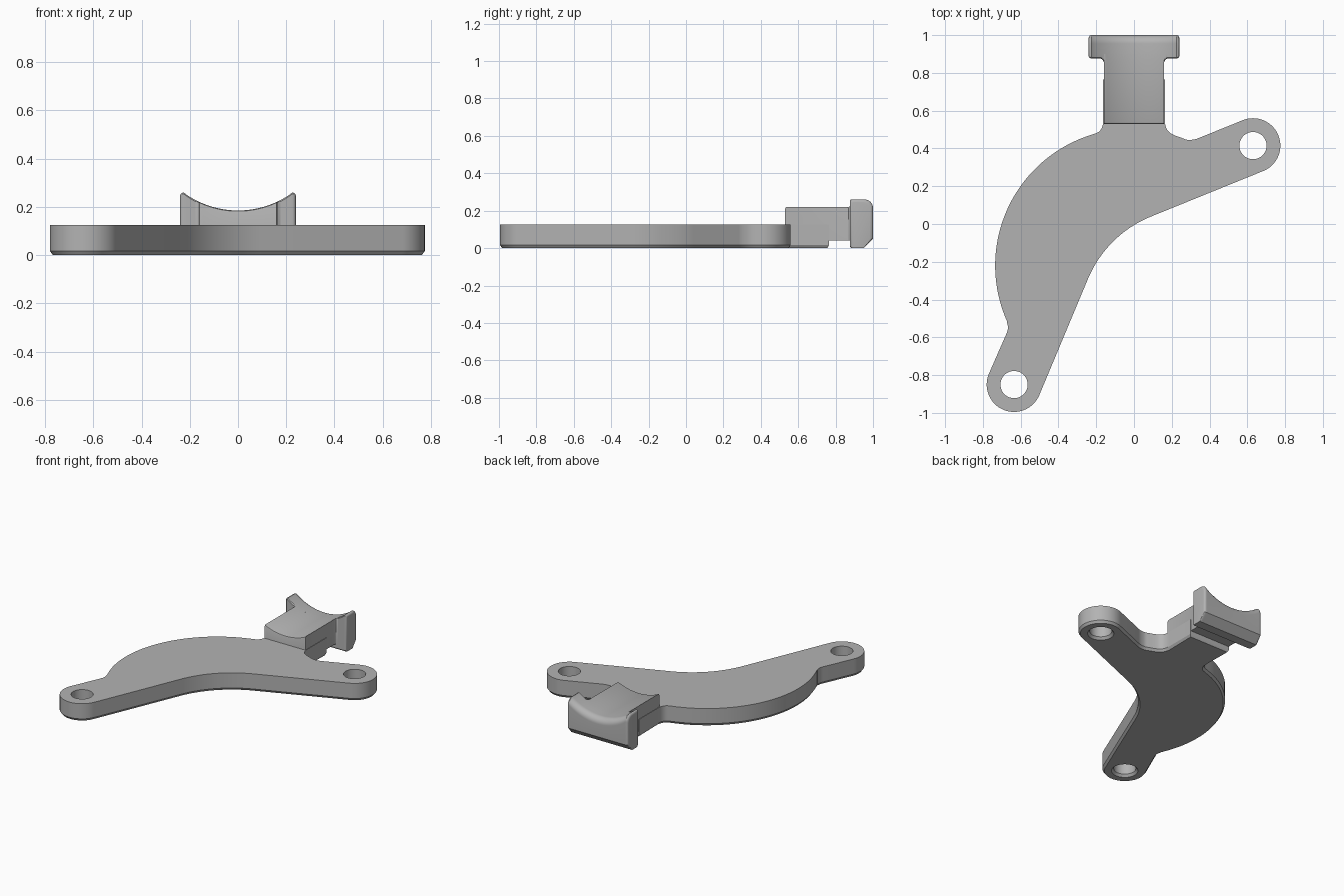
import bpy, bmesh
from math import sin, cos, radians, sqrt

cube = bpy.data.objects.get("Cube")
if cube:
    bpy.data.objects.remove(cube, do_unlink=True)

grey = bpy.data.materials.new("plain grey")
grey.use_nodes = True
colour = (0.45, 0.45, 0.45, 1)
grey.diffuse_color = colour
for node in grey.node_tree.nodes:
    if node.type == 'BSDF_PRINCIPLED':
        node.inputs["Base Color"].default_value = colour


def arc(cx, cy, r, a0, a1, n):
    """Points on a circular arc, angles in degrees."""
    angles = [radians(a0 + (a1 - a0) * i / n) for i in range(n + 1)]
    return [(cx + r * cos(a), cy + r * sin(a)) for a in angles]


def blend(p, c, q, n=8):
    """Rounded corner from p to q around the corner point c."""
    ts = [i / n for i in range(n + 1)]
    return [tuple((1 - t) ** 2 * a + 2 * t * (1 - t) * b + t * t * d
                  for a, b, d in zip(p, c, q)) for t in ts]


def make_object(name, bm):
    bmesh.ops.recalc_face_normals(bm, faces=bm.faces)
    mesh = bpy.data.meshes.new(name)
    bm.to_mesh(mesh)
    bm.free()
    mesh.materials.append(grey)
    obj = bpy.data.objects.new(name, mesh)
    bpy.context.collection.objects.link(obj)
    return obj


def loft(name, rings):
    """Skin closed rings of equal length and cap both ends."""
    bm = bmesh.new()
    rows = [[bm.verts.new(p) for p in ring] for ring in rings]
    n = len(rows[0])
    for a, b in zip(rows, rows[1:]):
        for i in range(n):
            j = (i + 1) % n
            bm.faces.new((a[i], a[j], b[j], b[i]))
    bm.faces.new(rows[0])
    bm.faces.new(rows[-1])
    return make_object(name, bm)


def activate(obj):
    bpy.ops.object.select_all(action='DESELECT')
    obj.select_set(True)
    bpy.context.view_layer.objects.active = obj


# Base plate outline: two round-ended arms, curved back, neck for the saddle
LOBES = [(0.63, 0.415), (-0.635, -0.85)]
NECK = 0.163
THICK = 0.125
outline = arc(*LOBES[0], 0.145, -68, 112, 32)
outline += blend((0.345, 0.456), (0.315, 0.443), (0.28, 0.446))
outline += arc(-0.01, -0.22, 0.725, 67.5, 71.5, 2)
outline += blend((0.215, 0.47), (NECK, 0.487), (NECK, 0.55))
outline += [(NECK, 0.765), (-NECK, 0.765)]
outline += blend((-NECK, 0.55), (-NECK, 0.492), (-0.205, 0.479))
outline += arc(-0.01, -0.22, 0.725, 107, 204, 48)
outline += blend((-0.674, -0.522), (-0.66, -0.545), (-0.675, -0.58))
outline += arc(*LOBES[1], 0.145, 157, 337, 32)
outline += arc(0.319, -0.526, 0.61, 157, 112, 20)

# Extrude the plate and chamfer its lower rim
CHAMFER = 0.017
bm = bmesh.new()
low = [bm.verts.new((x, y, CHAMFER)) for x, y in outline]
high = [bm.verts.new((x, y, THICK)) for x, y in outline]
for i in range(len(low)):
    j = (i + 1) % len(low)
    bm.faces.new((low[i], low[j], high[j], high[i]))
bm.faces.new(high)
bottom = bm.faces.new(low[::-1])
bm.normal_update()
bmesh.ops.inset_region(bm, faces=[bottom], thickness=0.012)
for v in bottom.verts:
    v.co.z = 0
base_plate = make_object("base_plate", bm)

# Bolt holes with a chamfer underneath
for cx, cy in LOBES:
    rings = [[(x, y, z) for x, y in arc(cx, cy, r, 0, 352.5, 47)]
             for z, r in ((-0.01, 0.094), (CHAMFER, 0.072), (0.2, 0.072))]
    cutter = loft("hole_cutter", rings)
    cutter.hide_render = True
    mod = base_plate.modifiers.new("bolt_hole", 'BOOLEAN')
    mod.operation = 'DIFFERENCE'
    mod.solver = 'EXACT'
    mod.object = cutter
    activate(base_plate)
    bpy.ops.object.modifier_apply(modifier=mod.name)
    bpy.data.objects.remove(cutter, do_unlink=True)


# Scooped top shared by the saddle and the flange
def scoop(x):
    r = 0.38
    return 0.185 + r - sqrt(r * r - x * x)


def mirrored(half):
    """Rings from -x to +x given the +x half as (x, ...) tuples."""
    return [(-h[0],) + h[1:] for h in reversed(half)] + half


# Saddle block, with a small cove where it meets the flange
def saddle_ring(x, front):
    t = scoop(x)
    yz = [(front, 0.04), (0.9, 0.04), (0.9, t), (front + 0.01, t),
          (front + 0.003, t - 0.003), (front, t - 0.01)]
    return [(x, y, z) for y, z in yz]


half = [(0.16 * (i + 0.5) / 10.5, 0.53) for i in range(11)]
half += [(0.16, 0.858), (0.165, 0.869), (0.177, 0.877)]
saddle_block = loft("saddle_block", [saddle_ring(*h) for h in mirrored(half)])


# End flange: rounded back rim, chamfered underside, rounded ends
def flange_ring(x, top, inset):
    front, back, r = 0.876 + inset, 1 - inset, 0.045
    yz = [(front, 0.008), (front + 0.008, 0), (0.95, 0), (back, 0.05)]
    yz += arc(back - r, top - r, r, 0, 90, 8)
    yz += [(front + 0.006, top), (front, top - 0.006)]
    return [(x, y, z) for y, z in yz]


half = [(0.217 * (i + 0.5) / 14.5, scoop(0.217 * (i + 0.5) / 14.5), 0)
        for i in range(15)]
for k in range(7):
    a = radians(15 * k)
    drop = 0.015 * (1 - cos(a))
    half.append((0.225 + 0.015 * sin(a), 0.26 - drop, drop))
end_flange = loft("end_flange", [flange_ring(*h) for h in mirrored(half)])

# Smooth shading with crisp edges
for part in (base_plate, saddle_block, end_flange):
    activate(part)
    bpy.ops.object.shade_smooth_by_angle(angle=radians(30))
